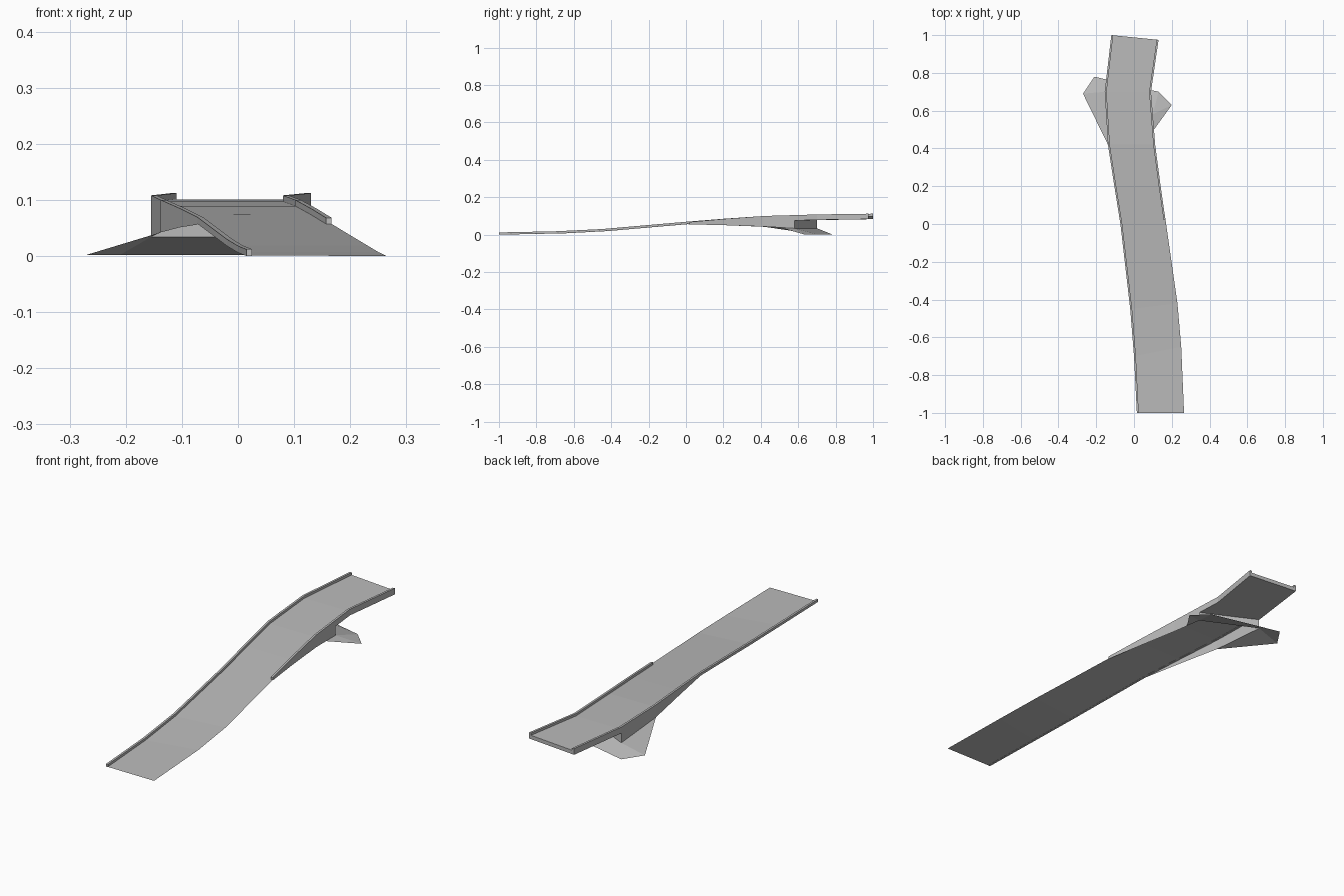
import bpy, bmesh
from mathutils import Vector

if "Cube" in bpy.data.objects:
    bpy.data.objects.remove(bpy.data.objects["Cube"])

concrete = bpy.data.materials.new("concrete_grey")
concrete.diffuse_color = (0.5, 0.5, 0.5, 1)
concrete.use_nodes = True
concrete.node_tree.nodes["Principled BSDF"].inputs["Base Color"].default_value = concrete.diffuse_color

# Edge lines of the road, front to back (x, y, z)
LEFT = [Vector(p) for p in [(.015, -1, .004), (0, -.7, .010), (-.02, -.45, .022), (-.072, 0, .061),
                            (-.104, .2, .077), (-.138, .42, .092), (-.155, .7, .1), (-.12, 1, .104)]]
RIGHT = [Vector(p) for p in [(.265, -1, .003), (.25, -.65, .010), (.23, -.42, .022), (.167, .02, .060),
                             (.141, .2, .076), (.112, .42, .092), (.09, .7, .1), (.13, .975, .104)]]
SLAB = Vector((0, 0, -.018))


def make(name, faces):
    """Mesh object from polygons given as lists of points."""
    bm = bmesh.new()
    for f in faces:
        bm.faces.new([bm.verts.new(p) for p in f])
    bmesh.ops.remove_doubles(bm, verts=bm.verts, dist=1e-5)
    bmesh.ops.recalc_face_normals(bm, faces=bm.faces)
    me = bpy.data.meshes.new(name)
    bm.to_mesh(me)
    bm.free()
    me.materials.append(concrete)
    ob = bpy.data.objects.new(name, me)
    bpy.context.collection.objects.link(ob)
    return ob


def strip(a, b):
    """Quads between two lines of equal length."""
    return [[a[i], a[i + 1], b[i + 1], b[i]] for i in range(len(a) - 1)]


def at(line, y):
    """Point on an edge line at depth y."""
    for p, q in zip(line, line[1:]):
        if p.y <= y <= q.y:
            return p.lerp(q, (y - p.y) / (q.y - p.y))


def parapet(name, line, side):
    """Low kerb wall: a box section swept along the edge."""
    inner = Vector((-side * .01, 0, 0))
    low, high = Vector((0, 0, -.001)), Vector((0, 0, .011))
    rings = [[p + low, p + high, p + high + inner, p + low + inner] for p in line]
    faces = [rings[0], rings[-1]]
    for r, s in zip(rings, rings[1:]):
        faces += [[r[i], s[i], s[(i + 1) % 4], r[(i + 1) % 4]] for i in range(4)]
    make(name, faces)


# Road surface and kerbs
deck = make("road_deck", strip(RIGHT, LEFT))
for f in deck.data.polygons:
    if f.normal.z < 0:
        f.flip()
parapet("left_parapet", LEFT, -1)
parapet("right_parapet", RIGHT[3:], 1)

# Free span behind the abutment: fascias, end and underside
al, ar = at(LEFT, .7), at(RIGHT, .58)
lspan = [al, LEFT[-1]]
rspan = [ar] + RIGHT[6:]
lb = [p + SLAB for p in lspan]
rb = [p + SLAB for p in rspan]
make("span_slab", strip(lspan, lb) + strip(rspan, rb)
     + [[lspan[-1], rspan[-1], rb[-1], lb[-1]], [lb[0], lb[1], rb[2], rb[1], rb[0]]])


# Ramp side walls, tapering out at the front
def wall(name, line, end, bottoms):
    top = line[3:6] + [end]
    make(name, strip(top, [Vector((p.x, p.y, z)) for p, z in zip(top, bottoms)]))


wall("left_ramp_wall", LEFT, al, (.059, .054, .045, .037))
wall("right_ramp_wall", RIGHT, ar, (.058, .054, .046, .037))

# Abutment back wall
lw, rw = Vector((al.x, al.y, .037)), Vector((ar.x, ar.y, .037))
make("abutment_wall", [[al + SLAB, ar + SLAB, rw, lw]])

# Sloping earth skirt round the abutment
l0, r0 = at(LEFT, .42), at(RIGHT, .5)
l0, r0 = Vector((l0.x, l0.y, .045)), Vector((r0.x, r0.y, .042))
l1, l2 = Vector((-.27, .69, .005)), Vector((-.21, .78, .005))
r1, r2 = Vector((.20, .63, .005)), Vector((.13, .70, .005))
skirt = make("abutment_skirt", [[l0, l1, lw], [lw, l1, l2], [lw, l2, r2, rw], [rw, r2, r1], [rw, r1, r0]])
for f in skirt.data.polygons:
    if f.normal.z < 0:
        f.flip()

# Set the whole model on the ground
low = min(v.co.z for o in bpy.data.objects for v in o.data.vertices)
for o in bpy.data.objects:
    for v in o.data.vertices:
        v.co.z -= low
